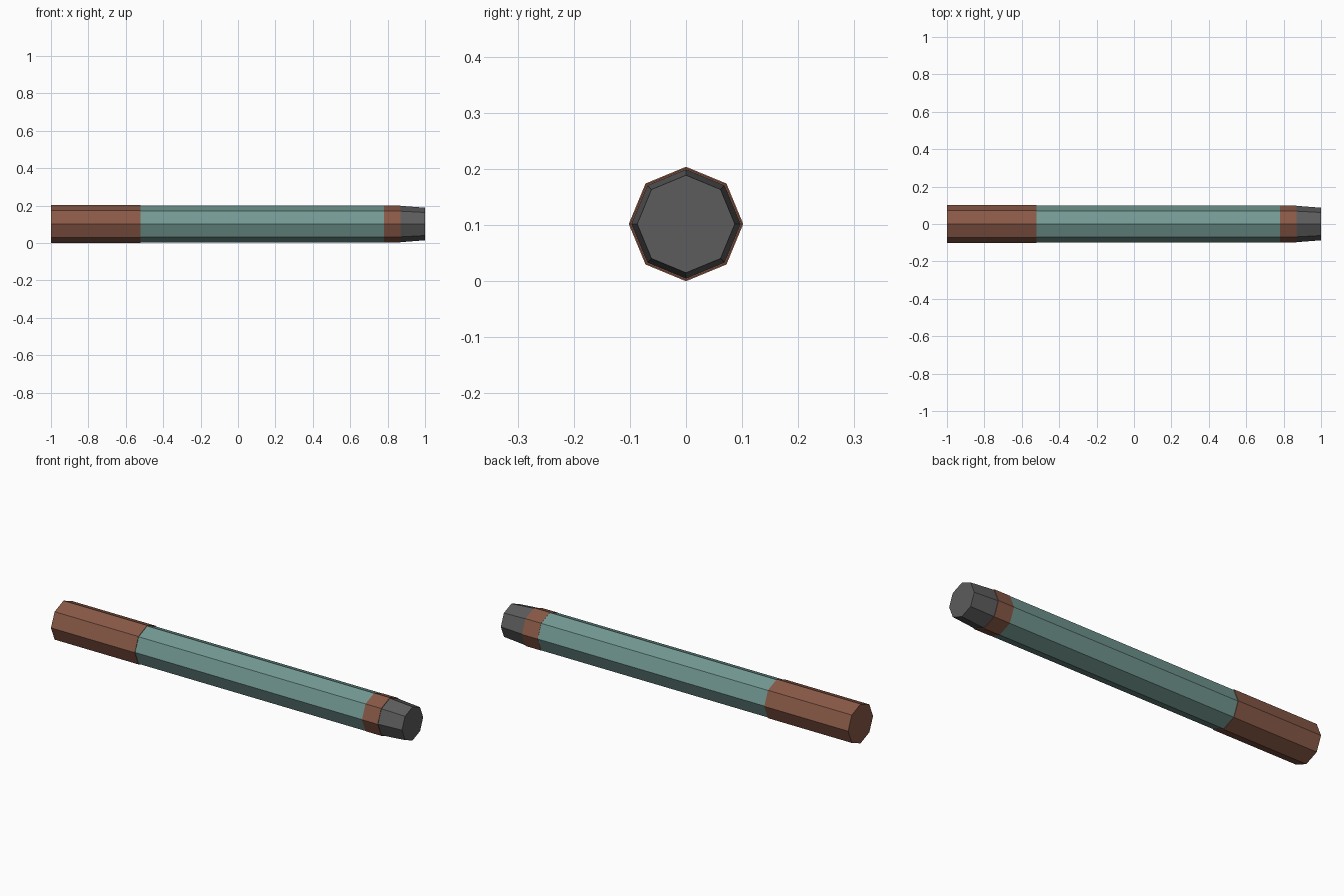
import bpy
import math

cube = bpy.data.objects.get("Cube")
if cube:
    bpy.data.objects.remove(cube, do_unlink=True)

SIDES = 8
AXIS_Z = 0.102


def material(name, colour):
    mat = bpy.data.materials.new(name)
    mat.use_nodes = True
    mat.diffuse_color = (*colour, 1)
    bsdf = next(n for n in mat.node_tree.nodes if n.type == 'BSDF_PRINCIPLED')
    bsdf.inputs["Base Color"].default_value = (*colour, 1)
    return mat


def section(name, x0, x1, r0, r1, mat):
    """Capped octagonal section along x, with a ridge at the top."""
    verts = []
    for x, r in ((x0, r0), (x1, r1)):
        for i in range(SIDES):
            a = math.tau * i / SIDES
            verts.append((x, r * math.cos(a), AXIS_Z + r * math.sin(a)))
    faces = [(i, (i + 1) % SIDES, (i + 1) % SIDES + SIDES, i + SIDES)
             for i in range(SIDES)]
    faces = [f[::-1] for f in faces]
    faces.append(tuple(range(SIDES))[::-1])
    faces.append(tuple(range(SIDES, 2 * SIDES)))
    # sides run start ring to end ring, so flip them to face outward
    faces[:SIDES] = [f[::-1] for f in faces[:SIDES]]
    mesh = bpy.data.meshes.new(name)
    mesh.from_pydata(verts, [], faces)
    mesh.materials.append(mat)
    mesh.validate()
    mesh.update()
    obj = bpy.data.objects.new(name, mesh)
    bpy.context.collection.objects.link(obj)
    # make every face point outward
    import bmesh
    bm = bmesh.new()
    bm.from_mesh(mesh)
    bmesh.ops.recalc_face_normals(bm, faces=bm.faces)
    bm.to_mesh(mesh)
    bm.free()
    return obj


brown = material("brown", (0.25, 0.10, 0.063))
teal = material("muted_teal", (0.17, 0.315, 0.288))
grey = material("dark_grey", (0.107, 0.107, 0.107))

# Cap, barrel, band and tapered end plug
section("cap", -1.0, -0.52, 0.102, 0.102, brown)
section("barrel", -0.52, 0.78, 0.099, 0.099, teal)
section("band", 0.78, 0.87, 0.1, 0.1, brown)
section("end_plug", 0.87, 1.0, 0.097, 0.087, grey)
